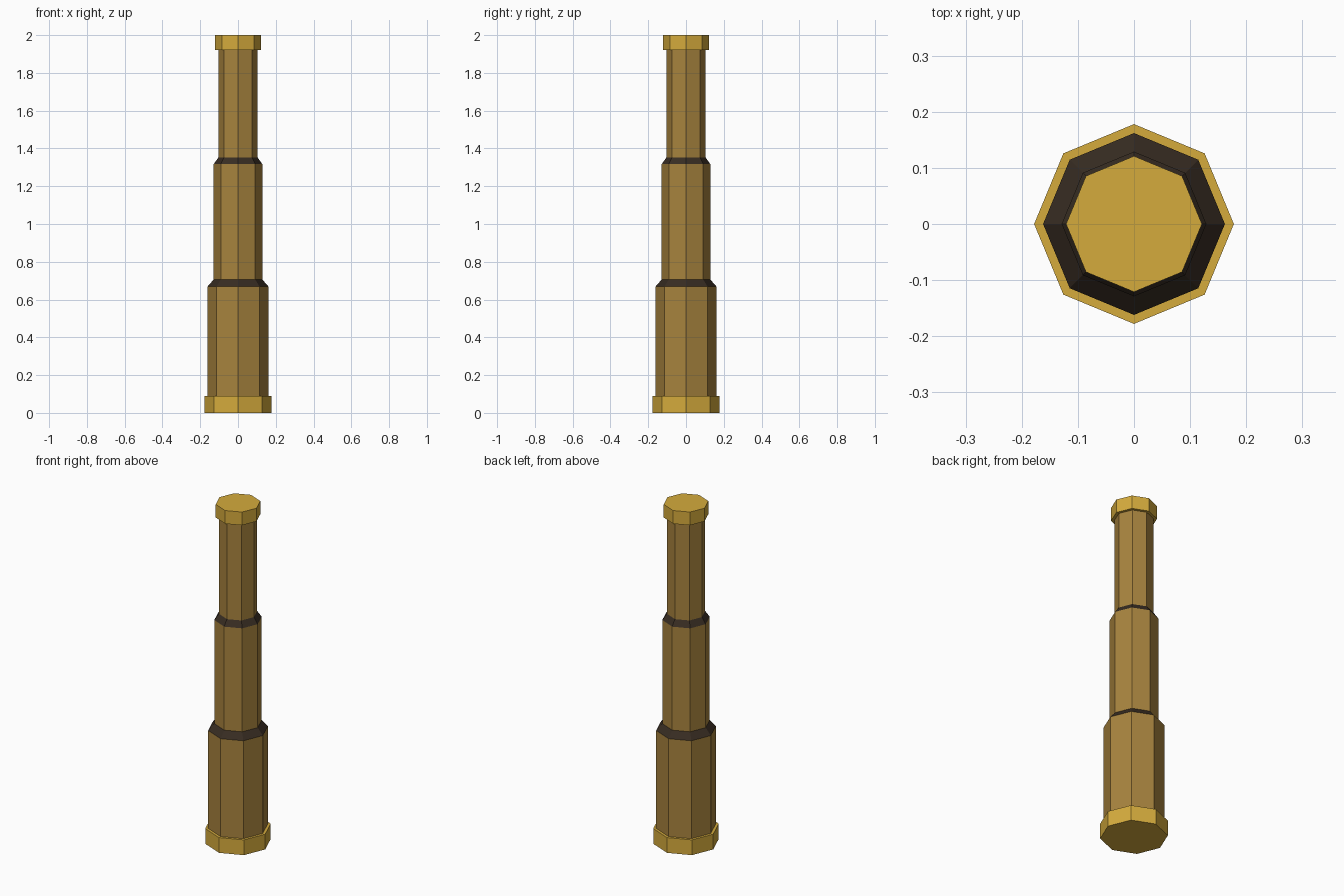
import bpy
import math

if "Cube" in bpy.data.objects:
    bpy.data.objects.remove(bpy.data.objects["Cube"])


def material(name, srgb):
    mat = bpy.data.materials.new(name)
    mat.diffuse_color = [(c / 255) ** 2.2 for c in srgb] + [1.0]
    mat.use_nodes = True
    mat.node_tree.nodes["Principled BSDF"].inputs["Base Color"].default_value = mat.diffuse_color
    return mat


brass = material("bright brass", (212, 170, 63))
bronze = material("dull bronze", (166, 130, 64))
black = material("dark leather", (58, 48, 39))


def section(name, r_low, r_high, z_low, z_high, mat):
    """Eight-sided section with corners on the x and y axes."""
    bpy.ops.mesh.primitive_cone_add(
        vertices=8, radius1=r_low, radius2=r_high, depth=z_high - z_low,
        location=(0, 0, (z_low + z_high) / 2))
    obj = bpy.context.object
    obj.name = name
    obj.data.materials.append(mat)
    return obj


# Large end ring
section("lens_ring", 0.178, 0.178, 0.0, 0.09, brass)

# Three telescoping tubes
section("large_tube", 0.162, 0.162, 0.09, 0.668, bronze)
section("middle_tube", 0.129, 0.129, 0.706, 1.317, bronze)
section("small_tube", 0.104, 0.104, 1.352, 1.922, bronze)

# Tapered dark collars between the tubes
section("lower_collar", 0.162, 0.129, 0.668, 0.706, black)
section("upper_collar", 0.129, 0.104, 1.317, 1.352, black)

# Eyepiece at the narrow end
section("eyepiece", 0.121, 0.121, 1.922, 2.0, brass)
